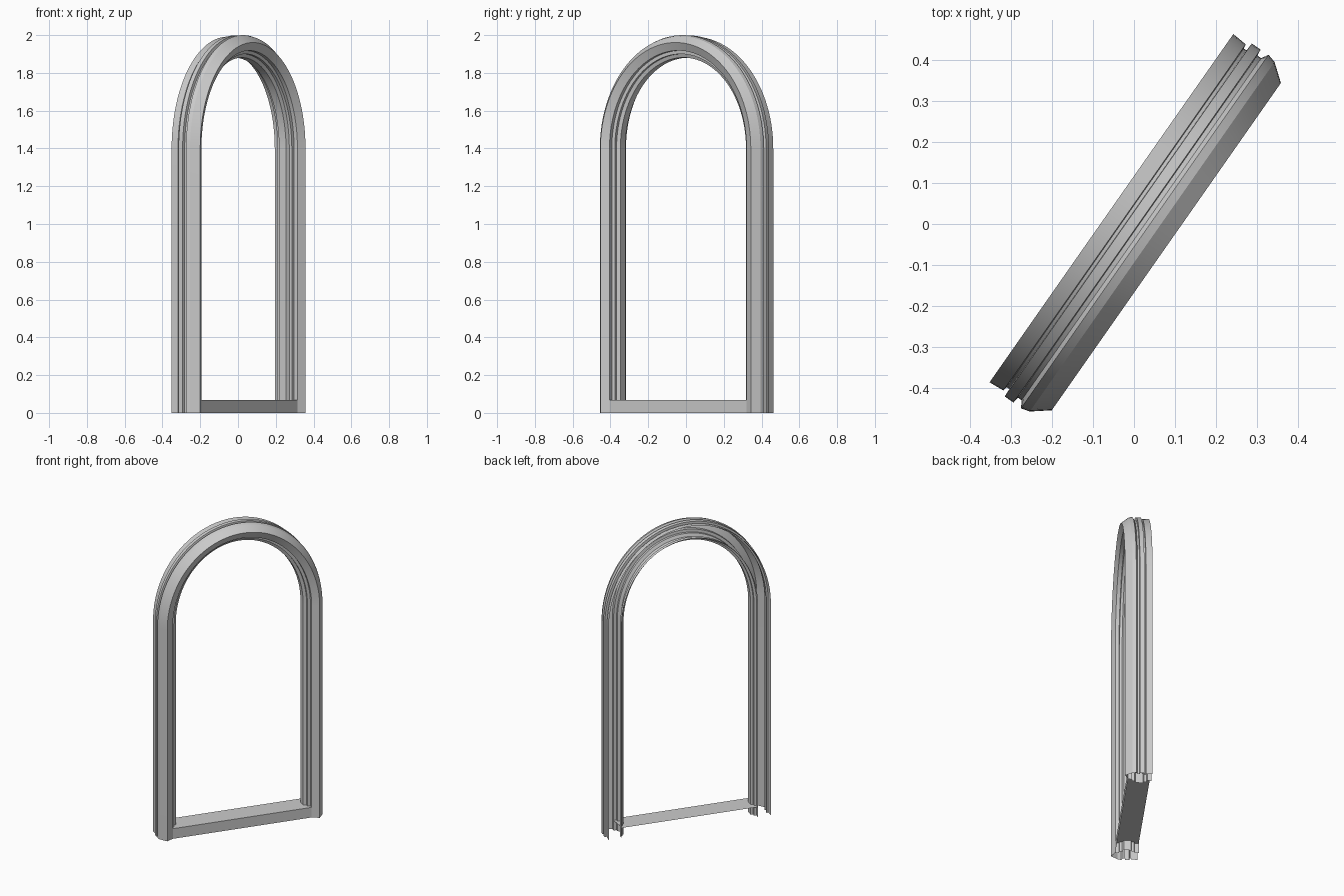
import bpy, bmesh, math

if "Cube" in bpy.data.objects:
    bpy.data.objects.remove(bpy.data.objects["Cube"])

ANGLE = math.radians(55)      # direction of the frame's width on the ground
SPRING = 1.40                 # height where the arch begins
OUTER = 0.525                 # outer half width
RISE = 2.0 - SPRING           # outer rise of the arch
SEG = 56

# Open cross-section of the moulding: (distance from centre, depth to the front)
PROFILE = [
    (0.517, -0.067), (0.514, -0.028), (0.503, -0.026), (0.503, -0.018),
    (0.524, -0.017), (0.524, 0.009), (0.508, 0.011), (0.508, 0.022),
    (0.525, 0.032), (0.519, 0.054),
    (0.486, 0.096), (0.443, 0.074),
    (0.443, 0.052), (0.425, 0.050), (0.425, 0.034), (0.406, 0.026),
    (0.405, -0.018), (0.420, -0.022), (0.420, -0.038), (0.435, -0.042),
    (0.435, -0.067),
]


def place(s, t, z):
    """Frame coordinates (width, depth, height) to world."""
    c, n = math.cos(ANGLE), math.sin(ANGLE)
    return (s * c + t * n, s * n - t * c, z)


def make_object(name, bm):
    bmesh.ops.remove_doubles(bm, verts=bm.verts, dist=1e-5)
    mesh = bpy.data.meshes.new(name)
    bm.to_mesh(mesh)
    bm.free()
    obj = bpy.data.objects.new(name, mesh)
    bpy.context.collection.objects.link(obj)
    return obj


def path_ring(i):
    """One copy of the cross-section: right foot, arch, left foot."""
    if i == 0 or i == SEG + 2:
        side = 1 if i == 0 else -1
        return [place(side * s, t, 0) for s, t in PROFILE]
    a = math.pi * (i - 1) / SEG
    return [place(s * math.cos(a), t,
                  SPRING + (RISE + s - OUTER) * math.sin(a)) for s, t in PROFILE]


# Moulded arch frame swept from foot to foot
bm = bmesh.new()
rings = [[bm.verts.new(p) for p in path_ring(i)] for i in range(SEG + 3)]
for r0, r1 in zip(rings, rings[1:]):
    for j in range(len(PROFILE) - 1):
        bm.faces.new((r0[j], r1[j], r1[j + 1], r0[j + 1]))
# Outermost strip must face away from the opening
bm.normal_update()
f = next(iter(bm.faces))
if f.normal.x * math.cos(ANGLE) + f.normal.y * math.sin(ANGLE) < 0:
    bmesh.ops.reverse_faces(bm, faces=bm.faces)
frame = make_object("arch_frame", bm)
bpy.context.view_layer.objects.active = frame
frame.select_set(True)
bpy.ops.object.shade_smooth_by_angle(angle=math.radians(20))

# Bottom sill: front and top sheets between the jambs
bm = bmesh.new()
section = [(0.443, 0.074, 0.0), (0.443, 0.074, 0.067), (0.435, -0.066, 0.067)]
left = [bm.verts.new(place(-s, t, z)) for s, t, z in section]
right = [bm.verts.new(place(s, t, z)) for s, t, z in section]
for j in range(2):
    bm.faces.new((left[j], right[j], right[j + 1], left[j + 1]))
make_object("bottom_sill", bm)
